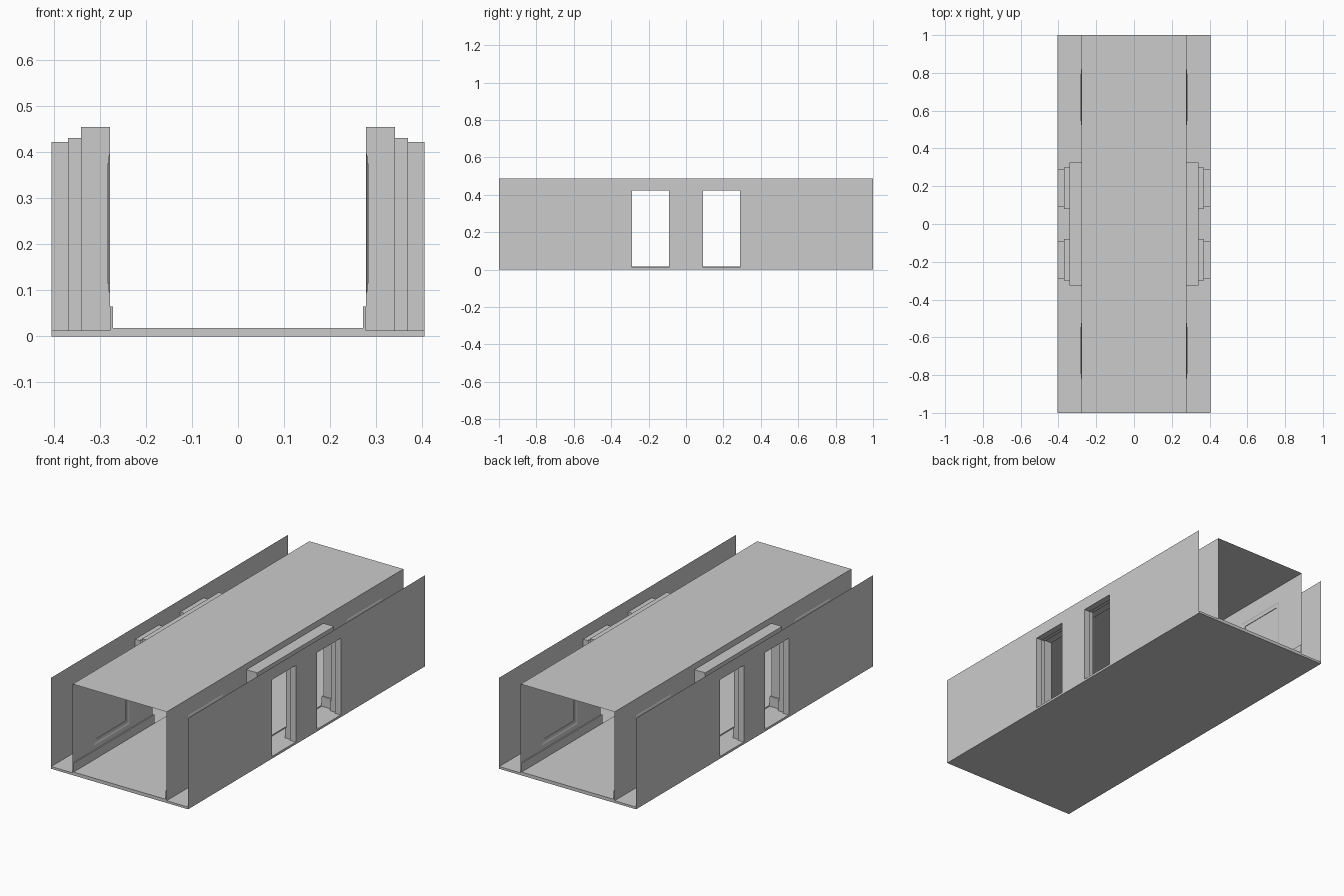
import bpy, bmesh

if "Cube" in bpy.data.objects:
    bpy.data.objects.remove(bpy.data.objects["Cube"])

INNER, ALCOVE, STEP, OUTER = 0.278, 0.341, 0.37, 0.405
FLOOR, TOP = 0.012, 0.487


def finish(bm, name, mirror=False):
    bmesh.ops.remove_doubles(bm, verts=bm.verts, dist=1e-5)
    me = bpy.data.meshes.new(name)
    bm.to_mesh(me)
    bm.free()
    ob = bpy.data.objects.new(name, me)
    bpy.context.collection.objects.link(ob)
    if mirror:
        m = ob.modifiers.new("mirror", 'MIRROR')
        m.use_axis = (True, False, False)
        m.use_mirror_merge = False
    return ob


def add_box(bm, x0, x1, y0, y1, z0, z1):
    vs = bmesh.ops.create_cube(bm, size=1)["verts"]
    for v in vs:
        v.co = ((x0 + x1) / 2 + v.co.x * (x1 - x0),
                (y0 + y1) / 2 + v.co.y * (y1 - y0),
                (z0 + z1) / 2 + v.co.z * (z1 - z0))


def add_wall(bm, x, ys, zs, holes):
    """Flat sheet at x, split at ys / zs, leaving out cells inside holes."""
    for y0, y1 in zip(ys, ys[1:]):
        for z0, z1 in zip(zs, zs[1:]):
            yc, zc = (y0 + y1) / 2, (z0 + z1) / 2
            if any(a < yc < b and c < zc < d for a, b, c, d in holes):
                continue
            bm.faces.new([bm.verts.new((x, y, z)) for y, z in
                          ((y0, z0), (y1, z0), (y1, z1), (y0, z1))])


def add_loft(bm, rings, closed=False, cap=False):
    """Join rectangles (x, y0, y1, z0, z1); open ones have no sill."""
    loops = [[bm.verts.new((x, y, z)) for y, z in
              ((y0, z0), (y0, z1), (y1, z1), (y1, z0))]
             for x, y0, y1, z0, z1 in rings]
    for a, b in zip(loops, loops[1:]):
        for i in range(4 if closed else 3):
            j = (i + 1) % 4
            bm.faces.new((a[i], a[j], b[j], b[i]))
    if cap:
        bm.faces.new(loops[-1])


# Floor slab and raised walkway
bm = bmesh.new()
add_box(bm, -OUTER, OUTER, -1, 1, 0, FLOOR)
finish(bm, "floor_slab")
bm = bmesh.new()
add_box(bm, -0.272, 0.272, -1, 1, FLOOR, 0.018)
finish(bm, "walkway")

# Outer walls with two door openings per side
doors = [(-0.29, -0.09, FLOOR, 0.422), (0.09, 0.29, FLOOR, 0.422)]
bm = bmesh.new()
add_wall(bm, OUTER, [-1, -0.29, -0.09, 0.09, 0.29, 1], [0, FLOOR, 0.422, TOP], doors)
finish(bm, "outer_wall", True)

# Inner walls, open at the alcove and at the recessed panels
panels = [(-0.82, -0.52, 0.09, 0.40), (0.52, 0.82, 0.09, 0.40)]
bm = bmesh.new()
add_wall(bm, INNER, [-1, -0.82, -0.52, -0.325, 0.325, 0.52, 0.82, 1],
         [FLOOR, 0.09, 0.40, 0.455, TOP], panels + [(-0.325, 0.325, FLOOR, 0.455)])
finish(bm, "inner_wall", True)

# Recessed wall panels
bm = bmesh.new()
for y0, y1, z0, z1 in panels:
    e, f = 0.008, 0.025
    add_loft(bm, [(INNER, y0, y1, z0, z1),
                  (INNER + 0.003, y0 + e, y1 - e, z0 + e, z1 - e),
                  (INNER + 0.003, y0 + f, y1 - f, z0 + f, z1 - f),
                  (INNER + 0.006, y0 + f, y1 - f, z0 + f, z1 - f)], True, True)
finish(bm, "wall_panel", True)

# Door alcove: side walls, soffit and back
bm = bmesh.new()
add_loft(bm, [(INNER, -0.325, 0.325, FLOOR, 0.455), (ALCOVE, -0.325, 0.325, FLOOR, 0.455)])
add_wall(bm, ALCOVE, [-0.325, -0.30, -0.08, 0.08, 0.30, 0.325], [FLOOR, 0.431, 0.455],
         [(-0.30, -0.08, FLOOR, 0.431), (0.08, 0.30, FLOOR, 0.431)])
finish(bm, "door_alcove", True)

# Stepped door frames
bm = bmesh.new()
for c in (-0.19, 0.19):
    add_loft(bm, [(x, c - w, c + w, FLOOR, z) for x, w, z in
                  ((ALCOVE, 0.11, 0.431), (STEP, 0.11, 0.431),
                   (STEP, 0.10, 0.422), (OUTER, 0.10, 0.422))])
finish(bm, "door_frame", True)

# Baseboards along the walls and around the alcove
bm = bmesh.new()
t, h = 0.006, 0.065
for s in (-1, 1):
    add_box(bm, INNER - t, INNER, *sorted((s * 0.325, s)), FLOOR, h)
    add_box(bm, INNER - t, ALCOVE, *sorted((s * 0.319, s * 0.325)), FLOOR, h)
    add_box(bm, ALCOVE - t, ALCOVE, *sorted((s * 0.30, s * 0.319)), FLOOR, h)
add_box(bm, ALCOVE - t, ALCOVE, -0.08, 0.08, FLOOR, h)
finish(bm, "baseboard", True)

# Ceiling tiles with shallow joints
bm = bmesh.new()
nx, ny = 3, 8
rows = [[bm.verts.new((-INNER + 2 * INNER * i / nx, -1 + 2 * j / ny, TOP))
         for i in range(nx + 1)] for j in range(ny + 1)]
for j in range(ny):
    for i in range(nx):
        bm.faces.new((rows[j][i], rows[j][i + 1], rows[j + 1][i + 1], rows[j + 1][i]))
bmesh.ops.inset_individual(bm, faces=bm.faces[:], thickness=0.004, depth=-0.002)
finish(bm, "ceiling")
